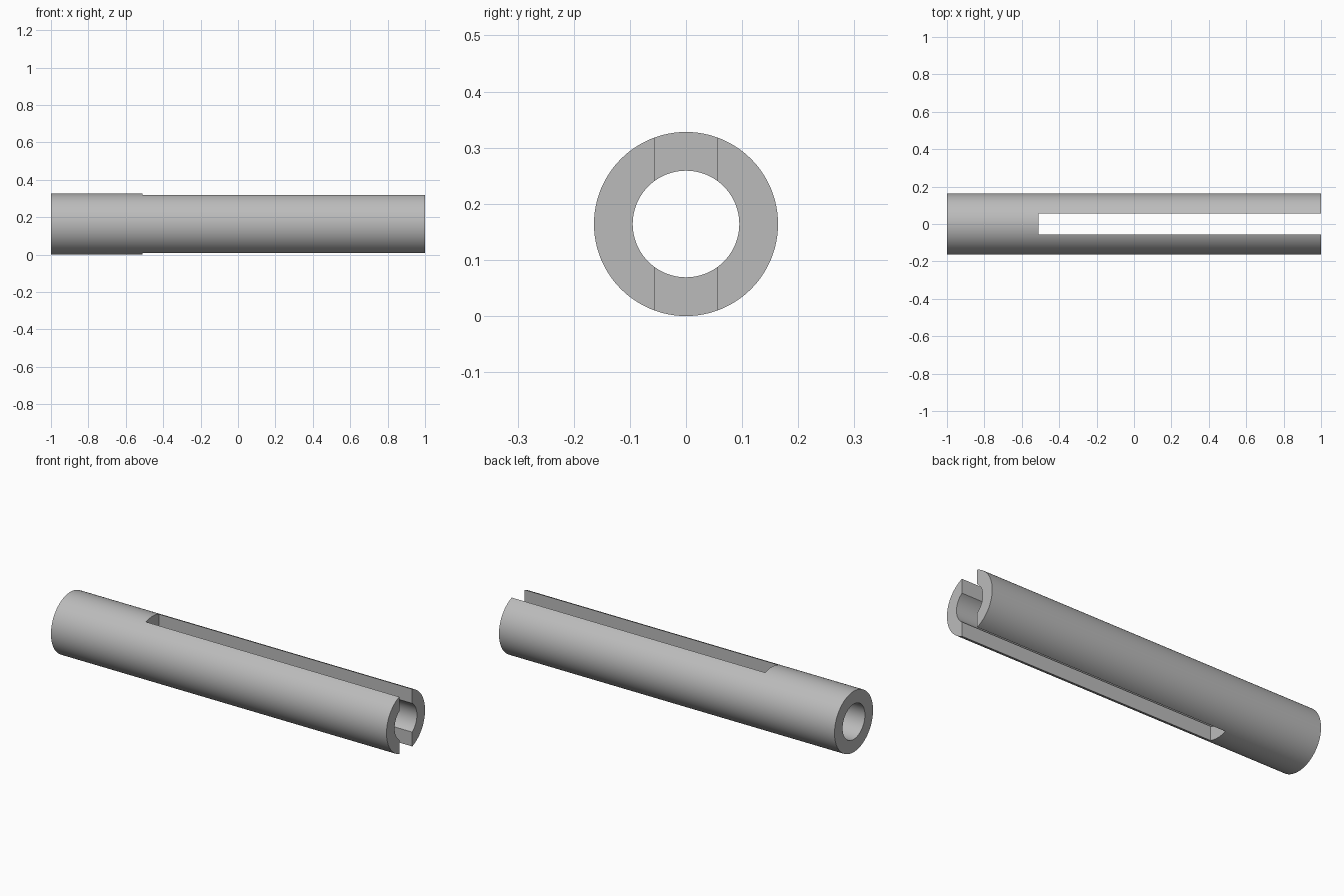
import bpy
import bmesh
from math import cos, sin, tau

OUTER, INNER, SLOT_HALF, SLOT_START = 0.164, 0.095, 0.055, -0.51
SIDES = 96

cube = bpy.data.objects.get("Cube")
if cube:
    bpy.data.objects.remove(cube, do_unlink=True)

steel = bpy.data.materials.new("grey steel")
steel.use_nodes = True
colour = (0.5, 0.5, 0.5, 1)
steel.diffuse_color = colour
steel.node_tree.nodes["Principled BSDF"].inputs["Base Color"].default_value = colour


def add_object(name, bm):
    bmesh.ops.recalc_face_normals(bm, faces=bm.faces)
    mesh = bpy.data.meshes.new(name)
    bm.to_mesh(mesh)
    bm.free()
    mesh.materials.append(steel)
    obj = bpy.data.objects.new(name, mesh)
    bpy.context.collection.objects.link(obj)
    return obj


def ring(bm, x, radius):
    return [bm.verts.new((x, radius * cos(tau * i / SIDES),
                          OUTER + radius * sin(tau * i / SIDES)))
            for i in range(SIDES)]


# Hollow tube: rectangular wall section swept round the x axis
bm = bmesh.new()
rings = [ring(bm, x, r) for x, r in
         ((-1, INNER), (-1, OUTER), (1, OUTER), (1, INNER))]
for k in range(4):
    a, b = rings[k], rings[(k + 1) % 4]
    for i in range(SIDES):
        j = (i + 1) % SIDES
        bm.faces.new((a[i], a[j], b[j], b[i]))
tube = add_object("slotted_tube", bm)

# Slot cutter: open at the right end, passing through both walls
bm = bmesh.new()
end = 1.2
bmesh.ops.create_cube(bm, size=1)
for v in bm.verts:
    v.co.x = end if v.co.x > 0 else SLOT_START
    v.co.y *= 2 * SLOT_HALF
    v.co.z = OUTER + v.co.z
cutter = add_object("slot_cutter", bm)
cutter.hide_render = True

cut = tube.modifiers.new("slot", 'BOOLEAN')
cut.operation = 'DIFFERENCE'
cut.solver = 'EXACT'
cut.object = cutter

# Apply the cut, then smooth the round walls and keep the slot edges sharp
bpy.ops.object.select_all(action='DESELECT')
bpy.context.view_layer.objects.active = tube
tube.select_set(True)
bpy.ops.object.modifier_apply(modifier=cut.name)
bpy.data.objects.remove(cutter, do_unlink=True)
bpy.ops.object.shade_smooth_by_angle(angle=0.5)
